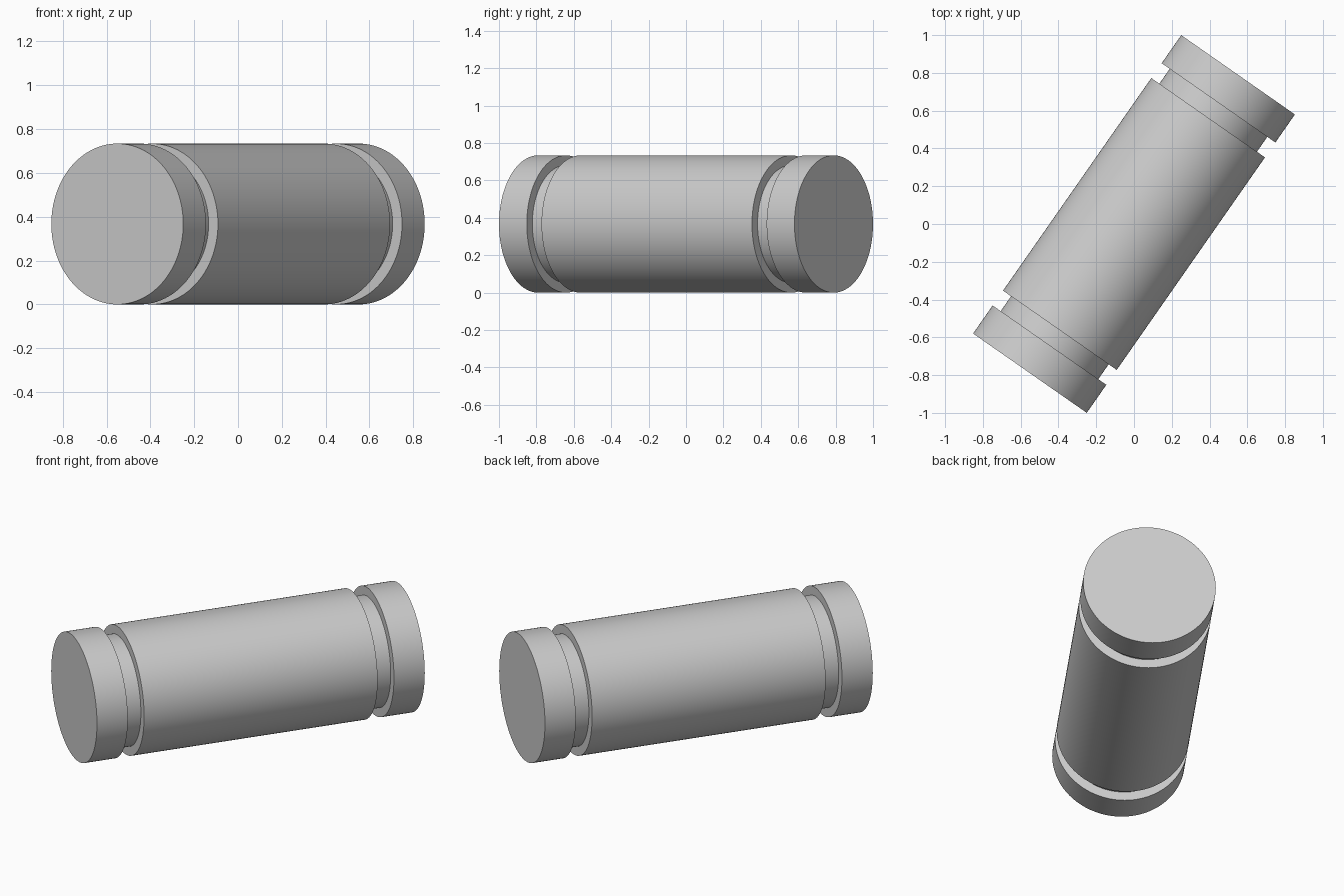
import bpy, bmesh, math
from mathutils import Matrix, Vector

cube = bpy.data.objects.get("Cube")
if cube:
    bpy.data.objects.remove(cube, do_unlink=True)

RADIUS, NECK = 0.367, 0.315               # outer and groove radii
END, CAP, BODY = 0.963, 0.782, 0.686      # half length, groove edges along the axis
TURN = math.radians(34.9)                 # pin axis turned away from +y
SEGMENTS = 128

grey = bpy.data.materials.new("plain_grey")
grey.use_nodes = True
colour = (0.6, 0.6, 0.6, 1)
grey.diffuse_color = colour
grey.node_tree.nodes["Principled BSDF"].inputs["Base Color"].default_value = colour

# Half profile of the grooved pin as (radius, axial position), mirrored to the other end
half = [(0, END), (RADIUS, END), (RADIUS, CAP), (NECK, CAP), (NECK, BODY), (RADIUS, BODY)]
profile = half + [(r, -h) for r, h in reversed(half)]

# Spin the profile into a closed solid
bm = bmesh.new()
verts = [bm.verts.new((r, 0, h)) for r, h in profile]
edges = [bm.edges.new(pair) for pair in zip(verts, verts[1:])]
bmesh.ops.spin(bm, geom=verts + edges, cent=(0, 0, 0), axis=(0, 0, 1),
               angle=math.tau, steps=SEGMENTS, use_duplicate=False)
bmesh.ops.remove_doubles(bm, verts=bm.verts, dist=0.0001)
bmesh.ops.recalc_face_normals(bm, faces=bm.faces)

# Lay the pin down along its turned axis, resting on the ground
axis = Vector((math.sin(TURN), math.cos(TURN), 0))
lay = axis.to_track_quat('Z', 'Y').to_matrix().to_4x4()
bm.transform(Matrix.Translation((0, 0, RADIUS)) @ lay)

mesh = bpy.data.meshes.new("grooved_pin")
bm.to_mesh(mesh)
bm.free()
mesh.materials.append(grey)
pin = bpy.data.objects.new("grooved_pin", mesh)
bpy.context.collection.objects.link(pin)

# Smooth round sides, crisp groove edges
bpy.ops.object.select_all(action='DESELECT')
pin.select_set(True)
bpy.context.view_layer.objects.active = pin
bpy.ops.object.shade_smooth_by_angle(angle=math.radians(30))
